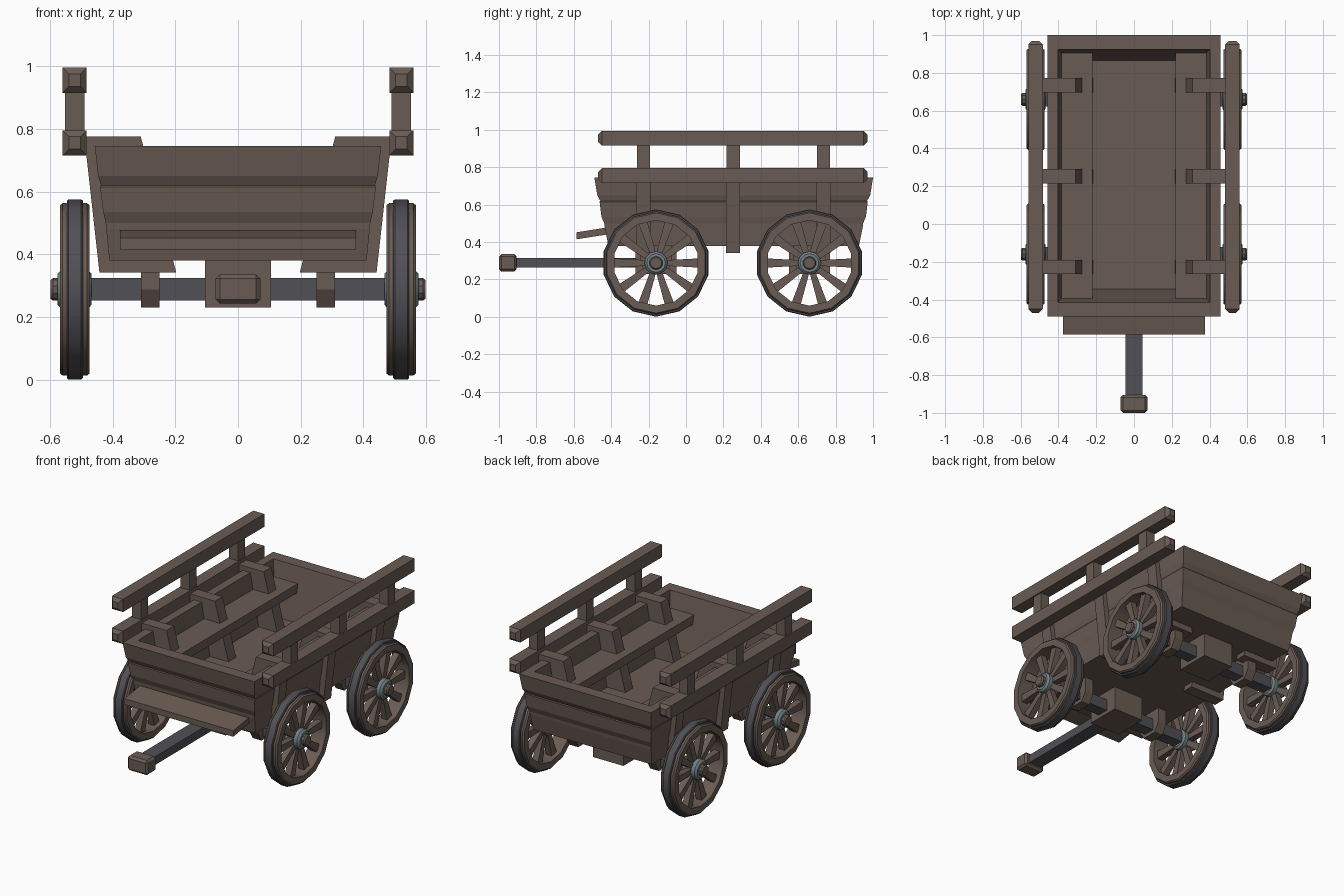
import bpy, bmesh, math
from mathutils import Vector

if "Cube" in bpy.data.objects:
    bpy.data.objects.remove(bpy.data.objects["Cube"])


def material(name, rgb):
    m = bpy.data.materials.new(name)
    m.diffuse_color = (*rgb, 1)
    m.use_nodes = True
    m.node_tree.nodes["Principled BSDF"].inputs["Base Color"].default_value = m.diffuse_color
    return m


WOOD = material("brown wood", (0.144, 0.107, 0.087))
IRON = material("dark iron", (0.08, 0.08, 0.093))
STEEL = material("light steel", (0.171, 0.223, 0.242))


def finish(name, bm, mat, smooth=False):
    bmesh.ops.recalc_face_normals(bm, faces=bm.faces)
    me = bpy.data.meshes.new(name)
    bm.to_mesh(me)
    bm.free()
    me.materials.append(mat)
    if smooth:
        me.shade_smooth()
        me.set_sharp_from_angle(angle=math.radians(32))
    ob = bpy.data.objects.new(name, me)
    bpy.context.collection.objects.link(ob)
    return ob


def loft(name, rings, mat, closed=False, smooth=False):
    """Skin a list of equal-length rings; closed joins last ring to first."""
    bm = bmesh.new()
    rows = [[bm.verts.new(p) for p in r] for r in rings]
    n = len(rows[0])
    pairs = list(zip(rows, rows[1:])) + ([(rows[-1], rows[0])] if closed else [])
    for a, b in pairs:
        for i in range(n):
            j = (i + 1) % n
            bm.faces.new((a[i], a[j], b[j], b[i]))
    if not closed:
        bm.faces.new(rows[0])
        bm.faces.new(rows[-1])
    return finish(name, bm, mat, smooth)


def rect(x, y0, y1, z):
    return [(-x, y0, z), (x, y0, z), (x, y1, z), (-x, y1, z)]


def box(name, x, y, z, mat=WOOD, bevel=0):
    bm = bmesh.new()
    bmesh.ops.create_cube(bm, size=1)
    for v in bm.verts:
        v.co = [lo + (c + 0.5) * (hi - lo) for c, (lo, hi) in zip(v.co, (x, y, z))]
    if bevel:
        bmesh.ops.bevel(bm, geom=bm.edges[:], offset=bevel, segments=1, affect='EDGES')
    return finish(name, bm, mat)


def rail(name, x, y0, y1, z0, z1, w, c):
    """Beam along y with chamfered ends."""
    def ring(y, d):
        a, b = x - w / 2 + d, x + w / 2 - d
        return [(a, y, z0 + d), (b, y, z0 + d), (b, y, z1 - d), (a, y, z1 - d)]
    return loft(name, [ring(y0, c), ring(y0 + c, 0), ring(y1 - c, 0), ring(y1, c)], WOOD)


def turn(name, profile, cy, cz, sides, mat, closed=False):
    """Revolve (x, radius) points around an axle along x."""
    rings = []
    for x, r in profile:
        rings.append([(x, cy + r * math.sin(2 * math.pi * i / sides),
                       cz + r * math.cos(2 * math.pi * i / sides)) for i in range(sides)])
    return loft(name, rings, mat, closed, True)


# Tub: planked outside, sloping inside
outer = [(0.38, .410, -.415, .925), (0.48, .420, -.435, .945), (0.50, .422, -.437, .947),
         (0.535, .430, -.452, .962), (0.615, .440, -.462, .972), (0.62, .437, -.458, .968),
         (0.65, .446, -.474, .985), (0.745, .457, -.49, 1.0)]
inner = [(0.745, .403, -.415, .925), (0.42, .345, -.345, .865)]
loft("tub", [rect(x, a, b, z) for z, x, a, b in outer + inner], WOOD)

# Sloping footboard
foot = [(-.585, .415), (-.585, .452), (-.41, .48), (-.41, .442)]
loft("footboard", [[(x, y, z) for y, z in foot] for x in (-.377, .377)], WOOD)

BRACKETS = (-.2275, .2525, .735)
for s, side in ((-1, "left"), (1, "right")):
    # Bench inside the tub
    box(side + "_bench", sorted((s * .385, s * .22)), (-.395, .91), (.59, .645))
    # Brackets straddling the tub wall, with rail posts outside
    prof = [(.49, .775), (.31, .775), (.197, .342), (.442, .342)]
    for y in BRACKETS:
        loft(side + "_bracket", [[(s * x, y + d, z) for x, z in prof]
                                 for d in (-.0375, .0375)], WOOD)
        box(side + "_rail_post", (s * .52 - .031, s * .52 + .031),
            (y - .035, y + .035), (.75, .95))
    # Side rails
    rail(side + "_lower_rail", s * .521, -.47, .97, .715, .795, .077, .02)
    rail(side + "_upper_rail", s * .521, -.47, .97, .915, .995, .077, .02)

# Running gear
R, CZ = .287, .288
for cy, end in ((-.16, "front"), (.66, "rear")):
    box(end + "_axle", (-.5, .5), (cy - .037, cy + .037), (.252, .325), IRON)
    box(end + "_axle_block", (-.105, .105), (cy - .11, cy + .11), (.23, .385))
    for s, side in ((-1, "left"), (1, "right")):
        tag = f"{end}_{side}_"
        # Axle clamp with tapered foot
        c = s * .28
        loft(tag + "axle_clamp", [[(c - .03, cy - d, z), (c + .03, cy - d, z),
                                   (c + .03, cy + d, z), (c - .03, cy + d, z)]
                                  for z, d in ((.23, .05), (.288, .085), (.385, .085))], WOOD)
        # Wooden rim, iron tyre, steel hub, wooden axle end
        turn(tag + "rim", [(s * .473, .228), (s * .473, .268), (s * .482, .275),
                           (s * .559, .275), (s * .568, .268), (s * .568, .228)],
             cy, CZ, 14, WOOD, True)
        turn(tag + "tyre", [(s * .495, .26), (s * .495, .283), (s * .5, R),
                            (s * .541, R), (s * .546, .283), (s * .546, .26)],
             cy, CZ, 14, IRON, True)
        turn(tag + "hub", [(s * .468, .05), (s * .478, .062), (s * .563, .062),
                           (s * .575, .05)], cy, CZ, 12, STEEL)
        turn(tag + "axle_end", [(s * .5, .036), (s * .59, .036), (s * .598, .03)],
             cy, CZ, 10, WOOD)
        # Ten flared spokes
        bm = bmesh.new()
        for k in range(10):
            a = k * math.pi / 5
            u = Vector((0, math.cos(a), math.sin(a)))
            t = Vector((0, -math.sin(a), math.cos(a)))
            o = Vector((s * .52, cy, CZ))
            rings = []
            for r, w in ((.045, .015), (.24, .025)):
                rings.append([bm.verts.new(o + u * r + t * w * i + Vector((.02 * j, 0, 0)))
                              for i, j in ((-1, -1), (1, -1), (1, 1), (-1, 1))])
            p, q = rings
            bm.faces.new(p)
            bm.faces.new(q)
            for i in range(4):
                j = (i + 1) % 4
                bm.faces.new((p[i], p[j], q[j], q[i]))
        finish(tag + "spokes", bm, WOOD)

# Tow bar and grip
box("tow_bar", (-.045, .045), (-.92, -.2), (.264, .316), IRON)
box("tow_grip", (-.071, .071), (-1.0, -.905), (.243, .335), WOOD, .013)
